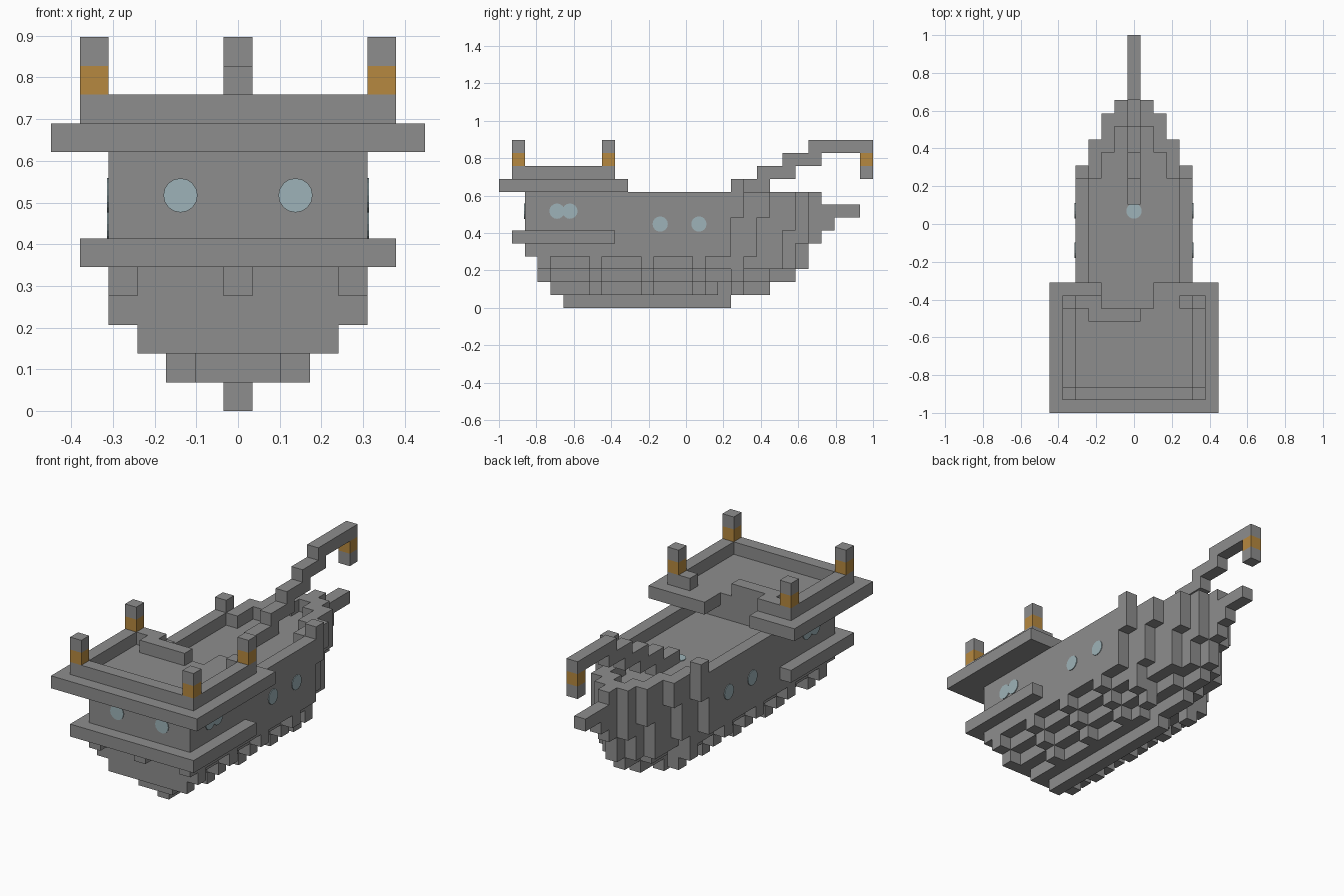
import bpy, bmesh
from math import radians, pi
from mathutils import Vector, Matrix

if "Cube" in bpy.data.objects:
    bpy.data.objects.remove(bpy.data.objects["Cube"])

U = 2 / 29  # one block


def material(name, rgb):
    m = bpy.data.materials.new(name)
    m.use_nodes = True
    m.diffuse_color = (*rgb, 1)
    m.node_tree.nodes["Principled BSDF"].inputs["Base Color"].default_value = (*rgb, 1)
    return m


GREY = material("grey_timber", (0.27, 0.27, 0.27))
GOLD = material("lantern_gold", (0.47, 0.25, 0.05))
GLASS = material("pale_glass", (0.34, 0.45, 0.48))


def box(x0, x1, y0, y1, z0, z1):
    """Block cells from the first index up to, not including, the last."""
    return {(x, y, z) for x in range(x0, x1) for y in range(y0, y1) for z in range(z0, z1)}


def wide(half, y0, y1, z0, z1):
    return box(-half, half + 1, y0, y1, z0, z1)


def pair(x, y0, y1, z0, z1):
    return box(x, x + 1, y0, y1, z0, z1) | box(-x, 1 - x, y0, y1, z0, z1)


SIDES = [Vector(v) for v in ((1, 0, 0), (-1, 0, 0), (0, 1, 0), (0, -1, 0), (0, 0, 1), (0, 0, -1))]


def build(name, cells, mat=GREY):
    """Skin a set of cells with its outer faces only, then merge flat areas."""
    bm = bmesh.new()
    for c in sorted(cells):
        mid = Vector(c)
        for n in SIDES:
            if tuple(int(v) for v in mid + n) in cells:
                continue
            a = Vector((n.y, n.z, n.x))
            b = n.cross(a)
            ring = [a + b, b - a, -a - b, a - b]
            pts = [mid + (n + r) / 2 for r in ring]
            bm.faces.new([bm.verts.new((p.x * U, (p.y + 0.5) * U - 1, (p.z + 0.5) * U))
                          for p in pts])
    bmesh.ops.remove_doubles(bm, verts=bm.verts, dist=U / 100)
    bmesh.ops.dissolve_limit(bm, angle_limit=radians(1), verts=bm.verts, edges=bm.edges)
    me = bpy.data.meshes.new(name)
    bm.to_mesh(me)
    bm.free()
    me.materials.append(mat)
    ob = bpy.data.objects.new(name, me)
    bpy.context.collection.objects.link(ob)
    return ob


def window(name, x, y, z, axis):
    """Thin round plate facing along the axis."""
    bm = bmesh.new()
    rot = Vector((0, 0, 1)).rotation_difference(Vector(axis)).to_matrix().to_4x4()
    place = Matrix.Translation((x * U, (y + 0.5) * U - 1, (z + 0.5) * U))
    bmesh.ops.create_cone(bm, cap_ends=True, segments=16, radius1=0.041, radius2=0.041,
                          depth=0.008, matrix=place @ rot)
    me = bpy.data.meshes.new(name)
    bm.to_mesh(me)
    bm.free()
    me.materials.append(GLASS)
    bpy.context.collection.objects.link(bpy.data.objects.new(name, me))


# Hull: per layer, the stern start and the bow end of each half width (0, 1, 2 ...)
layers = [
    (5, [18]),
    (4, [21, 17]),
    (3, [23, 21, 18]),
    (3, [24, 23, 21, 18]),
    (3, [24, 23, 22, 20, 18]),
    (2, [25, 24, 22, 20, 18]),
    (2, [26, 24, 23, 20, 18]),
    (2, [26, 24, 23, 21, 19]),
]
hull = set()
for z, (start, ends) in enumerate(layers):
    for half, end in enumerate(ends):
        hull |= wide(half, start, end, z, z + 1)
build("hull", hull)

# Ribs step outward one block beyond the lower planking
ribs = set()
for y in (3, 7, 11, 15):
    for z in (1, 2, 3):
        if (0, y, z) in hull:
            ribs |= pair(z + 1, y, y + 1, z, z + 1)
ribs |= pair(3, 18, 19, 2, 4) | pair(2, 18, 19, 1, 3) | pair(2, 21, 22, 3, 4)
build("ribs", ribs)

# Bulwark around the main deck, with a post on each shoulder of the bow
rim = pair(4, 2, 19, 8, 9) | pair(3, 18, 21, 8, 9) | pair(2, 20, 23, 8, 9)
rim |= pair(1, 22, 24, 8, 9) | box(0, 1, 23, 25, 8, 9)
build("bulwark", rim)
build("shoulder_posts", pair(4, 18, 19, 9, 10))

# Stern cabin, gallery ledge and its brackets
build("stern_cabin", wide(4, 2, 8, 8, 9))
build("gallery_ledge", wide(5, 1, 9, 5, 6))
build("ledge_brackets", pair(4, 2, 3, 4, 5) | box(0, 1, 2, 3, 4, 5))

# Stern deck with its stair opening
opening = box(-2, 2, 8, 10, 9, 10)
build("stern_deck", wide(6, 0, 10, 9, 10) - opening)
rail = pair(5, 1, 9, 10, 11) | wide(5, 1, 2, 10, 11)
rail |= box(-5, -2, 8, 9, 10, 11) | box(-3, 1, 7, 8, 10, 11) | box(4, 6, 8, 9, 10, 11)
build("stern_rail", rail)

# Corner lanterns with caps
for y, end in ((1, "rear"), (8, "inner")):
    build(end + "_lanterns", pair(5, y, y + 1, 11, 12), GOLD)
    build(end + "_lantern_caps", pair(5, y, y + 1, 12, 13))

# Bowsprit rising in steps, hanging lantern and ram
sprit = box(0, 1, 24, 29, 12, 13)
for i in range(4):
    sprit |= box(0, 1, 16 + 2 * i, 19 + 2 * i, 8 + i, 9 + i)
build("bowsprit", sprit)
build("bow_lantern", box(0, 1, 28, 29, 11, 12), GOLD)
build("bow_lantern_foot", box(0, 1, 28, 29, 10, 11))
build("ram", box(0, 1, 25, 28, 7, 8))

# Round windows on stern, both sides and deck
for s, side in ((1, "left"), (-1, "right")):
    window("stern_window_" + side, 2 * s, 1.5, 7, (0, -1, 0))
    for y, z in ((4, 7), (5, 7), (12, 6), (15, 6)):
        window("side_window_" + side, 4.5 * s, y, z, (s, 0, 0))
window("deck_light", 0, 15, 7.5, (0, 0, 1))
